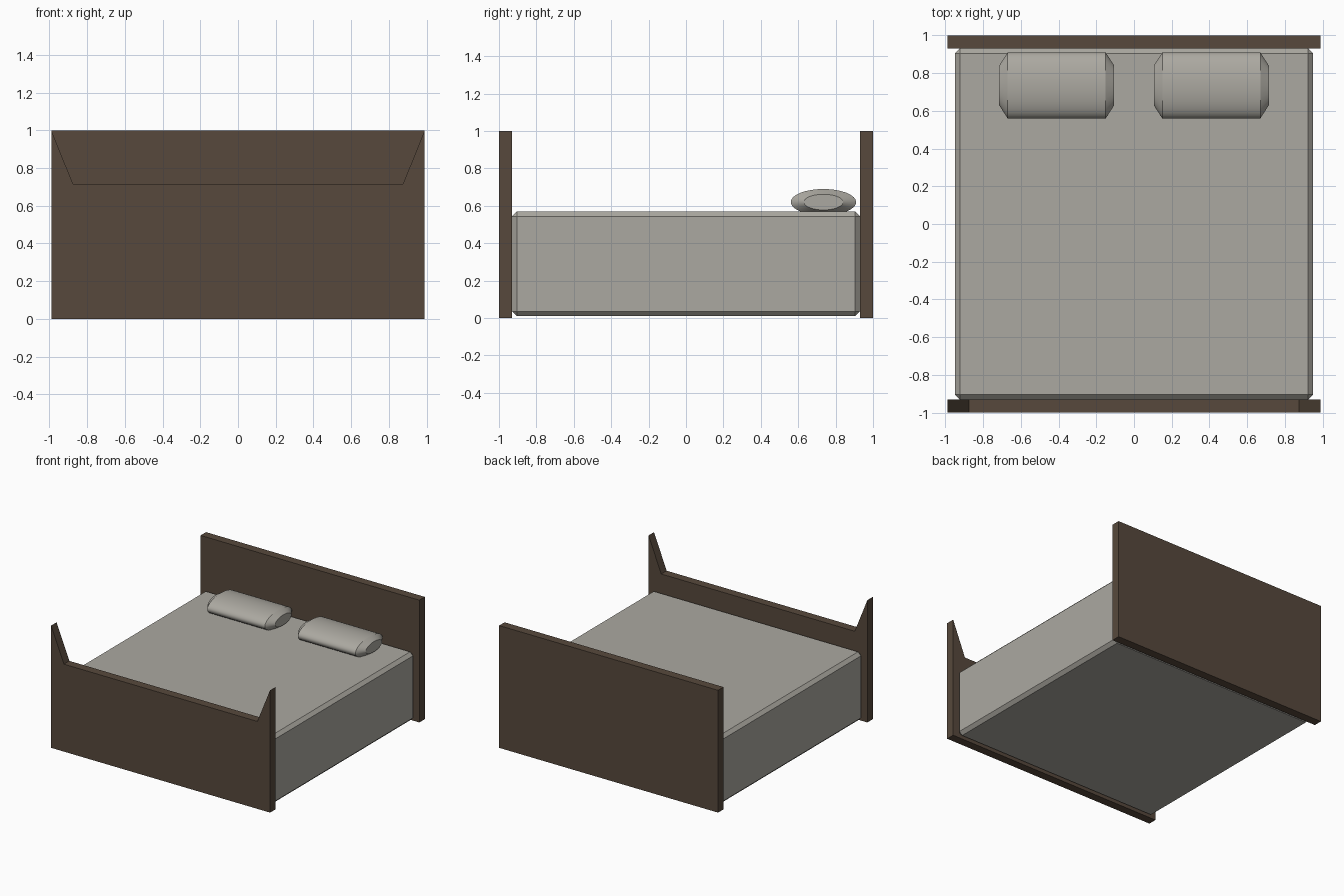
import bpy, bmesh, math

if "Cube" in bpy.data.objects:
    bpy.data.objects.remove(bpy.data.objects["Cube"])


def material(name, colour):
    m = bpy.data.materials.new(name)
    m.diffuse_color = (*colour, 1)
    m.use_nodes = True
    m.node_tree.nodes["Principled BSDF"].inputs["Base Color"].default_value = m.diffuse_color
    return m


WOOD = material("dark wood", (0.095, 0.066, 0.045))
LINEN = material("warm grey linen", (0.41, 0.395, 0.355))


def finish(name, bm, mat):
    bmesh.ops.recalc_face_normals(bm, faces=bm.faces)
    mesh = bpy.data.meshes.new(name)
    bm.to_mesh(mesh)
    bm.free()
    mesh.materials.append(mat)
    ob = bpy.data.objects.new(name, mesh)
    bpy.context.collection.objects.link(ob)
    return ob


def board(name, profile, y0, y1):
    """Upright x-z profile extruded along y."""
    bm = bmesh.new()
    face = bm.faces.new([bm.verts.new((x, y0, z)) for x, z in profile])
    ext = bmesh.ops.extrude_face_region(bm, geom=[face])
    for v in ext["geom"]:
        if isinstance(v, bmesh.types.BMVert):
            v.co.y = y1
    return finish(name, bm, WOOD)


# Headboard and cut-down footboard
board("headboard", [(-.99, 0), (.99, 0), (.99, 1), (-.99, 1)], .93, 1)
board("footboard", [(-.99, 0), (.99, 0), (.99, 1), (.875, .715),
                    (-.875, .715), (-.99, 1)], -1, -.93)

# Mattress with chamfered edges
bm = bmesh.new()
bmesh.ops.create_cube(bm, size=1)
for v in bm.verts:
    v.co.x *= 1.90
    v.co.y *= 1.86
    v.co.z = .29 + v.co.z * .56
bmesh.ops.bevel(bm, geom=bm.edges[:], offset=.026, segments=1, affect='EDGES')
finish("mattress", bm, LINEN)


# Pillows: elliptical rolls with tapered ends
def pillow(name, cx, sides=32):
    bm = bmesh.new()
    rings = []
    for dx, s in ((-.305, .6), (-.26, 1), (.26, 1), (.305, .6)):
        ring = []
        for i in range(sides):
            a = 2 * math.pi * i / sides
            ring.append(bm.verts.new((cx + dx, .735 + .175 * s * math.cos(a),
                                      .62 + .07 * s * math.sin(a))))
        rings.append(ring)
    for a, b in zip(rings, rings[1:]):
        for i in range(sides):
            j = (i + 1) % sides
            bm.faces.new((a[i], a[j], b[j], b[i]))
    bm.faces.new(rings[0])
    bm.faces.new(rings[-1])
    ob = finish(name, bm, LINEN)
    bpy.ops.object.select_all(action='DESELECT')
    ob.select_set(True)
    bpy.context.view_layer.objects.active = ob
    bpy.ops.object.shade_smooth_by_angle(angle=math.radians(30))


pillow("left_pillow", -.41)
pillow("right_pillow", .41)
